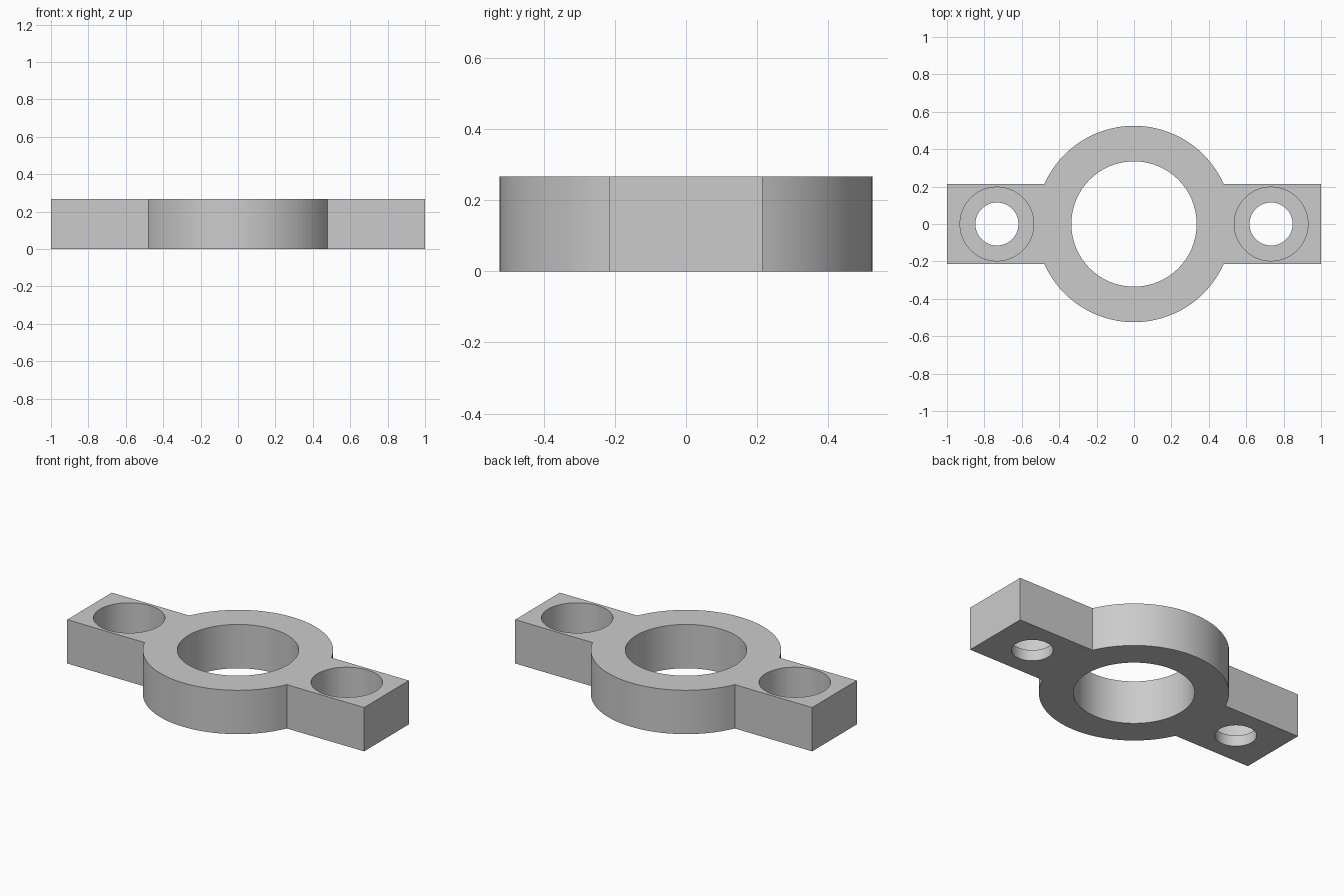
import bpy
import bmesh
from math import asin, cos, sin, pi, radians

cube = bpy.data.objects.get("Cube")
if cube:
    bpy.data.objects.remove(cube, do_unlink=True)

HEIGHT = 0.267
RING_R, BORE_R = 0.525, 0.335
ARM_X, ARM_Y = 1.0, 0.215
HOLE_X, HOLE_R, COUNTERBORE_R = 0.733, 0.115, 0.197
SHELF = 0.067      # thickness left under each counterbore
ARC_STEPS = 40

grey = bpy.data.materials.new("light grey")
grey.use_nodes = True
colour = (0.6, 0.6, 0.6, 1)
grey.diffuse_color = colour
grey.node_tree.nodes["Principled BSDF"].inputs["Base Color"].default_value = colour


def prism(name, outline, z0, z1):
    """Extrude a flat outline from z0 up to z1."""
    bm = bmesh.new()
    face = bm.faces.new([bm.verts.new((x, y, z0)) for x, y in outline])
    top = bmesh.ops.extrude_face_region(bm, geom=[face])
    verts = [v for v in top["geom"] if isinstance(v, bmesh.types.BMVert)]
    bmesh.ops.translate(bm, verts=verts, vec=(0, 0, z1 - z0))
    bmesh.ops.recalc_face_normals(bm, faces=bm.faces)
    mesh = bpy.data.meshes.new(name)
    bm.to_mesh(mesh)
    bm.free()
    mesh.materials.append(grey)
    obj = bpy.data.objects.new(name, mesh)
    bpy.context.collection.objects.link(obj)
    return obj


def circle(x, radius, steps=96):
    return [(x + radius * cos(2 * pi * i / steps), radius * sin(2 * pi * i / steps))
            for i in range(steps)]


# Body outline: back half (right arm, arc, left arm), then turned for the front
start = asin(ARM_Y / RING_R)
half = [(ARM_X, ARM_Y)]
for i in range(ARC_STEPS + 1):
    a = start + (pi - 2 * start) * i / ARC_STEPS
    half.append((RING_R * cos(a), RING_R * sin(a)))
half.append((-ARM_X, ARM_Y))
body = prism("flange_body", half + [(-x, -y) for x, y in half], 0, HEIGHT)

# Centre bore, bolt holes and counterbores
cutters = [prism("bore_cutter", circle(0, BORE_R), -0.1, HEIGHT + 0.1)]
for side, x in (("left", HOLE_X), ("right", -HOLE_X)):
    cutters.append(prism(side + "_counterbore_cutter", circle(x, COUNTERBORE_R),
                         SHELF, HEIGHT + 0.1))
    cutters.append(prism(side + "_hole_cutter", circle(x, HOLE_R), -0.1, HEIGHT + 0.2))

bpy.ops.object.select_all(action='DESELECT')
bpy.context.view_layer.objects.active = body
body.select_set(True)
for cutter in cutters:
    cutter.hide_render = True
    mod = body.modifiers.new(cutter.name, 'BOOLEAN')
    mod.operation = 'DIFFERENCE'
    mod.solver = 'EXACT'
    mod.object = cutter
    bpy.ops.object.modifier_apply(modifier=mod.name)
    bpy.data.objects.remove(cutter, do_unlink=True)

bpy.ops.object.shade_smooth_by_angle(angle=radians(25))
